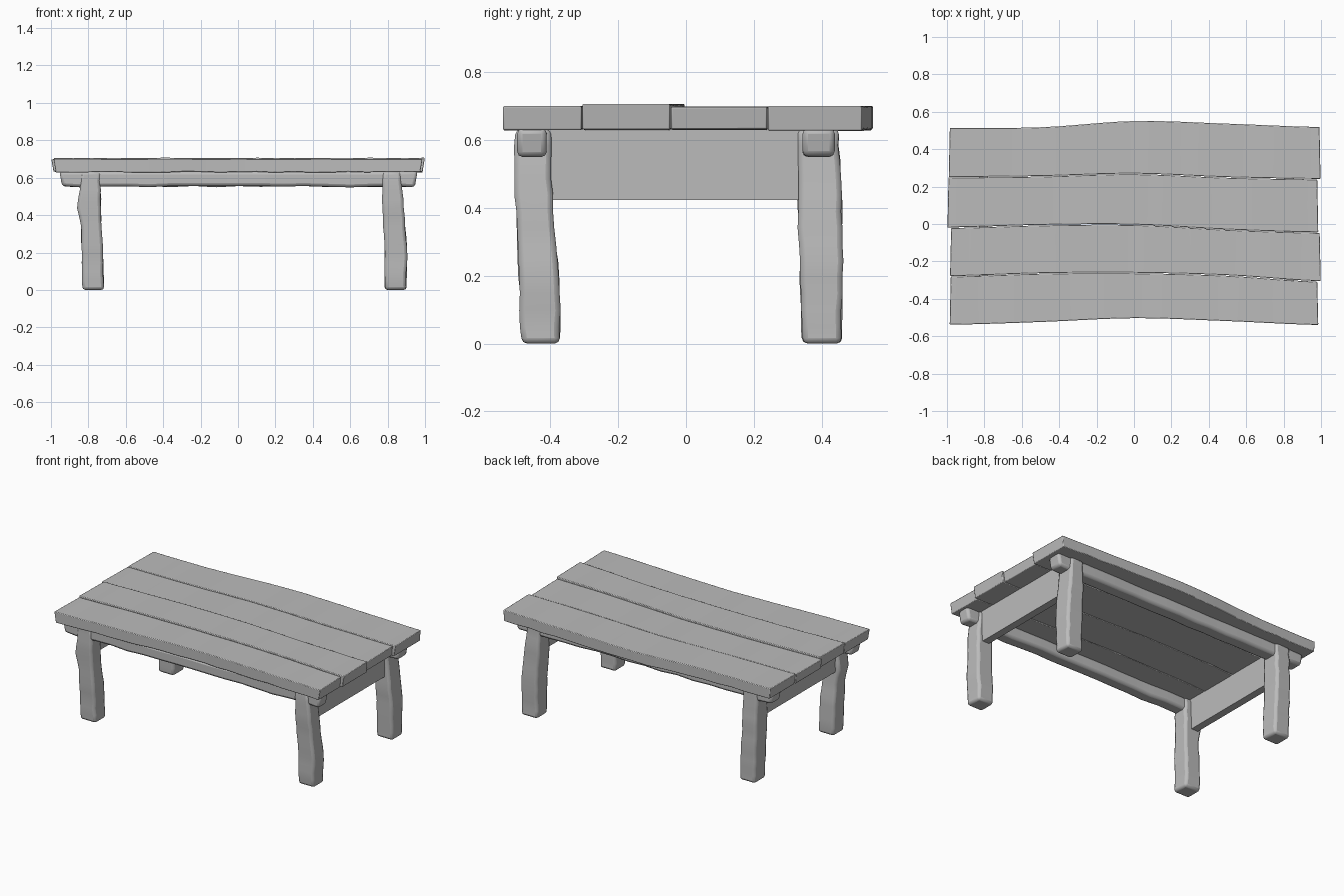
import bpy, bmesh, math, random
from mathutils import Vector

random.seed(4)
cube = bpy.data.objects.get("Cube")
if cube:
    bpy.data.objects.remove(cube, do_unlink=True)

# single worn timber colour
timber = bpy.data.materials.new("grey_timber")
timber.use_nodes = True
GREY = (0.5, 0.5, 0.5, 1)
timber.diffuse_color = GREY
timber.node_tree.nodes["Principled BSDF"].inputs["Base Color"].default_value = GREY


def smooth_sample(values, t):
    """Smooth curve through evenly spaced values, t from 0 to 1."""
    n = len(values) - 1
    i = min(int(t * n), n - 1)
    f = t * n - i
    p = [values[min(max(i + k, 0), n)] for k in (-1, 0, 1, 2)]
    return p[1] + 0.5 * f * (p[2] - p[0] + f * (2 * p[0] - 5 * p[1] + 4 * p[2] - p[3]
                             + f * (3 * (p[1] - p[2]) + p[3] - p[0])))


def loft(name, rings, bevel):
    """Closed four-sided beam through a list of corner rings."""
    bm = bmesh.new()
    loops = [[bm.verts.new(c) for c in ring] for ring in rings]
    for a, b in zip(loops, loops[1:]):
        for k in range(4):
            bm.faces.new((a[k], a[(k + 1) % 4], b[(k + 1) % 4], b[k]))
    bm.faces.new(loops[0])
    bm.faces.new(loops[-1])
    bmesh.ops.recalc_face_normals(bm, faces=bm.faces)
    mesh = bpy.data.meshes.new(name)
    bm.to_mesh(mesh)
    bm.free()
    mesh.materials.append(timber)
    obj = bpy.data.objects.new(name, mesh)
    bpy.context.collection.objects.link(obj)
    if bevel:
        mod = obj.modifiers.new("worn_edges", "BEVEL")
        mod.width = bevel
        mod.segments = 2
        mod.limit_method = "ANGLE"
        mod.angle_limit = math.radians(50)
    bpy.ops.object.select_all(action="DESELECT")
    obj.select_set(True)
    bpy.context.view_layer.objects.active = obj
    bpy.ops.object.shade_smooth_by_angle(angle=math.radians(35))
    return obj


def wobble(amount):
    return random.uniform(-amount, amount)


# tabletop planks between wavy seams
seams = [
    (-0.54, -0.525, -0.505, -0.52, -0.541),
    (-0.28, -0.264, -0.262, -0.275, -0.307),
    (-0.02, -0.006, -0.004, -0.03, -0.046),
    (0.25, 0.255, 0.268, 0.249, 0.24),
    (0.515, 0.519, 0.552, 0.538, 0.52),
]
ends = [(-0.98, 0.98), (-0.978, 0.993), (-0.992, 0.98), (-0.985, 0.992)]
tops = (0.70, 0.706, 0.698, 0.70)
names = ("front_plank", "front_middle_plank", "back_middle_plank", "back_plank")
STEPS = 20
for i, name in enumerate(names):
    x0, x1 = ends[i]
    rings = []
    for s in range(STEPS + 1):
        t = s / STEPS
        x = x0 + (x1 - x0) * t
        ya = smooth_sample(seams[i], t) + 0.0015
        yb = smooth_sample(seams[i + 1], t) - 0.0015
        top = tops[i] + wobble(0.001)
        low = 0.63 + wobble(0.003)
        skew = 0.006 * (1 if s == 0 else -1 if s == STEPS else 0)
        rings.append([(x - skew, ya, top), (x, yb, top),
                      (x + skew, yb, low), (x + skew, ya, low)])
    loft(name, rings, 0.004)

# long rails under the top
for name, y0, y1 in (("front_rail", -0.497, -0.41), ("back_rail", 0.345, 0.44)):
    rings = []
    for s in range(17):
        x = -0.955 + 1.915 * s / 16
        low = 0.552 + wobble(0.004)
        pull = 0.015 * (1 if s == 0 else -1 if s == 16 else 0)
        out = wobble(0.003)
        rings.append([(x, y0 + out, 0.634), (x, y1 + out, 0.634),
                      (x + pull, y1 + out, low), (x + pull, y0 + out, low)])
    loft(name, rings, 0.016)

# end aprons between the legs
for name, x0, x1 in (("right_apron", -0.83, -0.78), ("left_apron", 0.805, 0.855)):
    rings = [[(x0, y, 0.423), (x1, y, 0.423), (x1, y, 0.632), (x0, y, 0.632)]
             for y in (-0.425, 0.36)]
    loft(name, rings, 0)

# bowed legs: side values run from floor to top
side_x = {
    "right": ((-0.832, -0.836, -0.842, -0.842), (-0.718, -0.724, -0.732, -0.735)),
    "left": ((0.785, 0.784, 0.774, 0.77), (0.90, 0.902, 0.888, 0.868)),
}
side_y = {
    "front": ((-0.486, -0.494, -0.503, -0.505), (-0.37, -0.377, -0.393, -0.40)),
    "back": ((0.342, 0.335, 0.33, 0.328), (0.458, 0.462, 0.458, 0.45)),
}
for sx, (xa, xb) in side_x.items():
    for sy, (ya, yb) in side_y.items():
        knot_side = sx == "right" and sy == "front"
        rings = []
        for s in range(14):
            t = s / 13
            z = 0.632 * t
            # soft swelling where a branch once grew
            knot = 0.022 * math.exp(-((z - 0.45) / 0.05) ** 2) if knot_side else 0
            a = smooth_sample(xa, t) + wobble(0.003) - knot
            b = smooth_sample(xb, t) + wobble(0.003)
            c = smooth_sample(ya, t) + wobble(0.003)
            d = smooth_sample(yb, t) + wobble(0.003)
            rings.append([(a, c, z), (b, c, z), (b, d, z), (a, d, z)])
        loft(f"{sy}_{sx}_leg", rings, 0.016)
